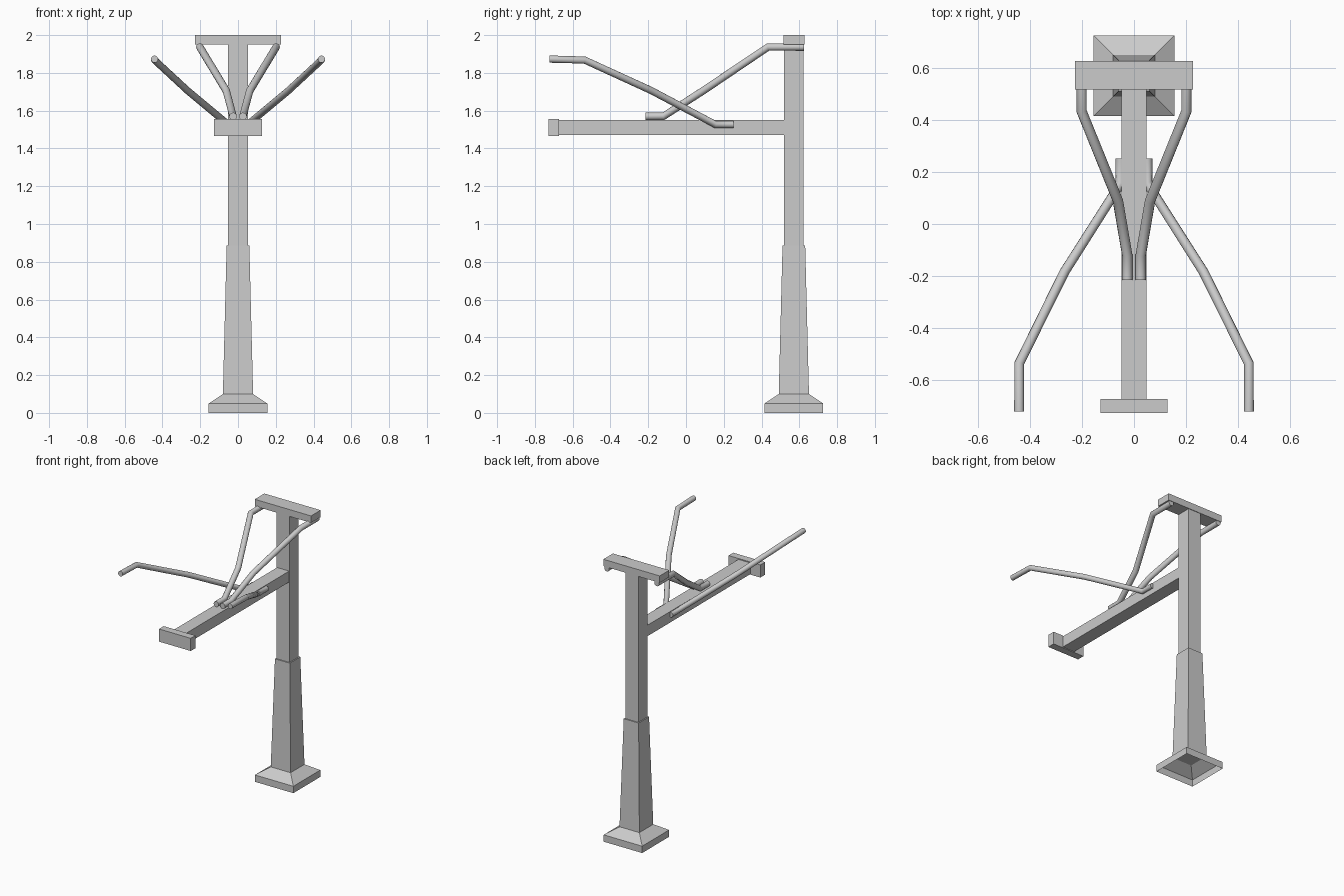
import bpy, bmesh, math

cube = bpy.data.objects.get("Cube")
if cube:
    bpy.data.objects.remove(cube, do_unlink=True)

steel = bpy.data.materials.new("grey steel")
steel.use_nodes = True
GREY = (0.6, 0.6, 0.6, 1.0)
steel.diffuse_color = GREY
steel.node_tree.nodes["Principled BSDF"].inputs["Base Color"].default_value = GREY

POLE_Y = 0.571


def add_mesh(name, bm):
    bmesh.ops.recalc_face_normals(bm, faces=bm.faces)
    mesh = bpy.data.meshes.new(name)
    bm.to_mesh(mesh)
    bm.free()
    mesh.materials.append(steel)
    obj = bpy.data.objects.new(name, mesh)
    bpy.context.collection.objects.link(obj)
    return obj


def square_stack(name, rings, cap_bottom=True, cap_top=True):
    """Loft square sections (half width, height) up the pole axis."""
    bm = bmesh.new()
    loops = []
    for half, z in rings:
        loops.append([bm.verts.new((sx * half, POLE_Y + sy * half, z))
                      for sx, sy in ((-1, -1), (1, -1), (1, 1), (-1, 1))])
    for low, high in zip(loops, loops[1:]):
        for i in range(4):
            j = (i + 1) % 4
            bm.faces.new((low[i], low[j], high[j], high[i]))
    if cap_bottom:
        bm.faces.new(loops[0][::-1])
    if cap_top:
        bm.faces.new(loops[-1])
    return add_mesh(name, bm)


def box(name, x, y, z):
    """Box from (min, max) ranges."""
    bm = bmesh.new()
    bmesh.ops.create_cube(bm, size=1)
    for v in bm.verts:
        v.co = [lo + (c + 0.5) * (hi - lo) for c, (lo, hi) in zip(v.co, (x, y, z))]
    return add_mesh(name, bm)


def rod(name, points, radius):
    """Bent round rod along a path."""
    curve = bpy.data.curves.new(name, "CURVE")
    curve.dimensions = "3D"
    curve.bevel_depth = radius
    curve.bevel_resolution = 4
    curve.use_fill_caps = True
    spline = curve.splines.new("POLY")
    spline.points.add(len(points) - 1)
    for p, co in zip(spline.points, points):
        p.co = (*co, 1)
    curve.materials.append(steel)
    obj = bpy.data.objects.new(name, curve)
    bpy.context.collection.objects.link(obj)
    bpy.ops.object.select_all(action="DESELECT")
    obj.select_set(True)
    bpy.context.view_layer.objects.active = obj
    bpy.ops.object.convert(target="MESH")
    bpy.ops.object.shade_smooth_by_angle(angle=math.radians(40))


# Post: hollow foot, tapered sleeve, slim upper pole
square_stack("foot", [(0.155, 0), (0.155, 0.05), (0.08, 0.10)],
             cap_bottom=False, cap_top=False)
square_stack("lower_post", [(0.08, 0.10), (0.06, 0.885)])
square_stack("upper_post", [(0.052, 0.87), (0.052, 1.96)])

# Crossbar, forward arm and its end plate
box("top_crossbar", (-0.227, 0.227), (0.517, 0.627), (1.95, 2.0))
box("forward_arm", (-0.049, 0.049), (-0.69, 0.53), (1.47, 1.55))
box("arm_end_plate", (-0.128, 0.128), (-0.727, -0.673), (1.465, 1.557))

# Mirrored pairs of bent rods
for side, s in (("left", 1), ("right", -1)):
    rod(f"{side}_brace", [(s * x, y, z) for x, y, z in (
        (0.026, -0.215, 1.57), (0.026, -0.12, 1.57), (0.062, 0.09, 1.705),
        (0.202, 0.435, 1.937), (0.202, 0.624, 1.937))], 0.02)
    rod(f"{side}_outrigger", [(s * x, y, z) for x, y, z in (
        (0.442, -0.722, 1.873), (0.442, -0.537, 1.868), (0.268, -0.185, 1.707),
        (0.052, 0.155, 1.527), (0.052, 0.252, 1.527))], 0.019)
